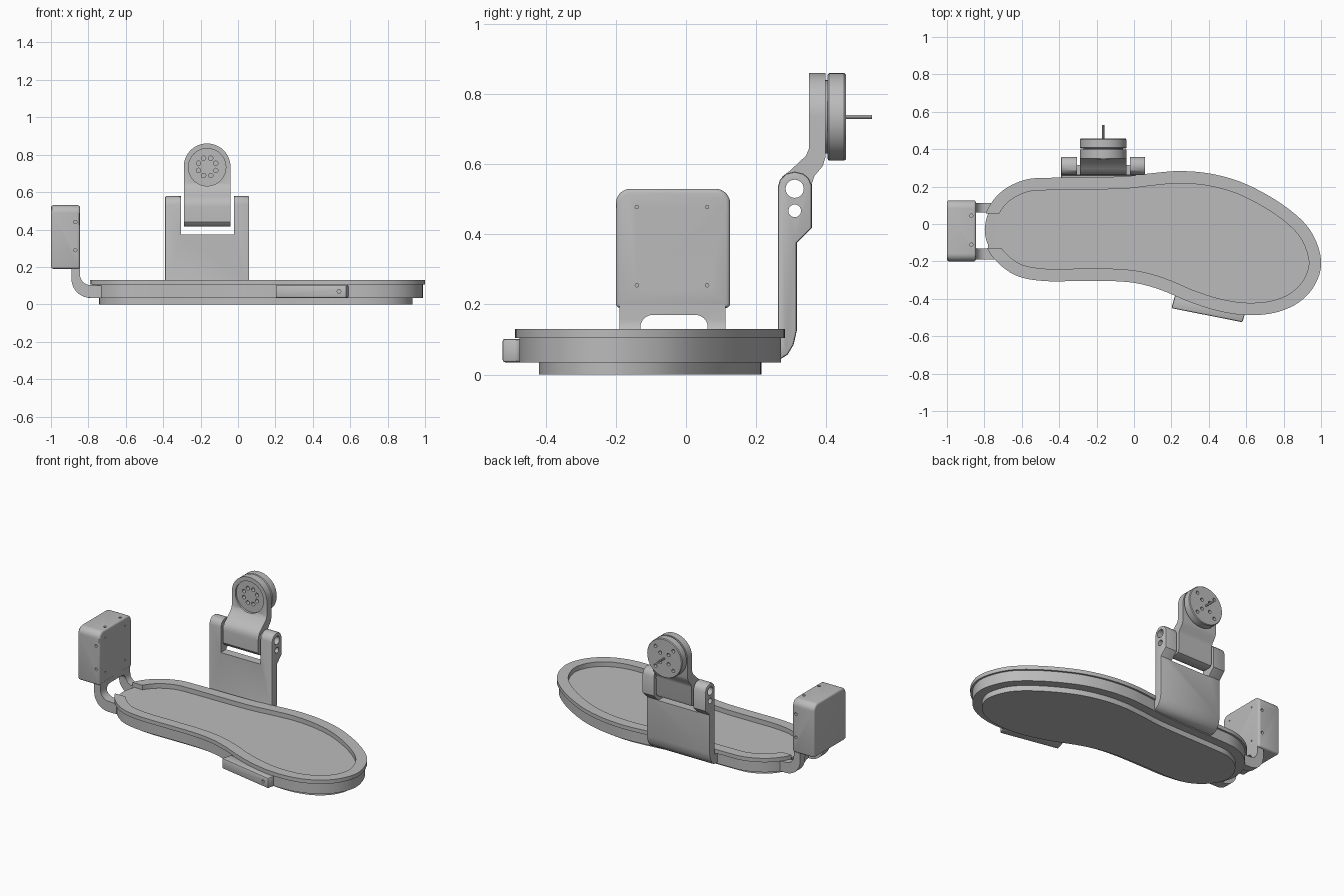
import bpy
import bmesh
from math import cos, sin, pi, radians
from mathutils import Vector

if "Cube" in bpy.data.objects:
    bpy.data.objects.remove(bpy.data.objects["Cube"])

grey = bpy.data.materials.new("plain grey")
grey.use_nodes = True
colour = (0.5, 0.5, 0.5, 1)
grey.diffuse_color = colour
grey.node_tree.nodes["Principled BSDF"].inputs["Base Color"].default_value = colour

AXES = {"x": lambda a, b, t: (t, a, b),
        "y": lambda a, b, t: (a, t, b),
        "z": lambda a, b, t: (a, b, t)}


def finish(name, bm):
    bmesh.ops.recalc_face_normals(bm, faces=bm.faces)
    mesh = bpy.data.meshes.new(name)
    bm.to_mesh(mesh)
    bm.free()
    obj = bpy.data.objects.new(name, mesh)
    bpy.context.collection.objects.link(obj)
    mesh.materials.append(grey)
    return obj


def loft(bm, loops):
    """Skin a stack of closed loops and cap both ends."""
    rings = [[bm.verts.new(p) for p in loop] for loop in loops]
    for low, high in zip(rings, rings[1:]):
        for i in range(len(low)):
            j = (i + 1) % len(low)
            bm.faces.new((low[i], low[j], high[j], high[i]))
    bm.faces.new(rings[0])
    bm.faces.new(rings[-1])


def prism(name, outlines, axis, lo, hi):
    bm = bmesh.new()
    for outline in outlines:
        loft(bm, [[AXES[axis](a, b, t) for a, b in outline] for t in (lo, hi)])
    return finish(name, bm)


def activate(obj):
    bpy.ops.object.select_all(action="DESELECT")
    obj.select_set(True)
    bpy.context.view_layer.objects.active = obj


def bevel(obj, width, segments=2):
    mod = obj.modifiers.new("soft edges", "BEVEL")
    mod.width, mod.segments = width, segments
    mod.limit_method, mod.angle_limit = "ANGLE", radians(50)
    activate(obj)
    bpy.ops.object.modifier_apply(modifier=mod.name)


def cut(obj, cutter, operation="DIFFERENCE"):
    cutter.hide_render = True
    mod = obj.modifiers.new("cut", "BOOLEAN")
    mod.operation, mod.object, mod.solver = operation, cutter, "EXACT"
    activate(obj)
    bpy.ops.object.modifier_apply(modifier=mod.name)
    bpy.data.objects.remove(cutter)


def smooth(obj):
    activate(obj)
    bpy.ops.object.shade_smooth_by_angle(angle=radians(30))


def circle(a, b, r, n=24):
    return [(a + r * cos(2 * pi * i / n), b + r * sin(2 * pi * i / n)) for i in range(n)]


def ring(a, b, r, count, hole, start):
    return [circle(a + r * cos(start + 2 * pi * k / count),
                   b + r * sin(start + 2 * pi * k / count), hole, 16) for k in range(count)]


def rect(a0, b0, a1, b1):
    return [(a0, b0), (a1, b0), (a1, b1), (a0, b1)]


def arch(a0, b0, a1, b1, r, n=8):
    """Rectangle with its two upper corners rounded."""
    pts = [(a0, b0), (a1, b0)]
    for centre, start in ((a1 - r, 0), (a0 + r, pi / 2)):
        pts += [(centre + r * cos(start + pi / 2 * i / n),
                 b1 - r + r * sin(start + pi / 2 * i / n)) for i in range(n + 1)]
    return pts


def closed_spline(points, steps=5):
    pts, result = [Vector(p) for p in points], []
    for i in range(len(pts)):
        a, b, c, d = (pts[(i + k) % len(pts)] for k in (-1, 0, 1, 2))
        for s in range(steps):
            t = s / steps
            result.append(0.5 * (2 * b + (c - a) * t + (2 * a - 5 * b + 4 * c - d) * t * t
                                 + (3 * b - a - 3 * c + d) * t ** 3))
    return result


def inset(loop, width):
    result = []
    for i, p in enumerate(loop):
        d = (loop[(i + 1) % len(loop)] - loop[i - 1]).normalized()
        result.append(p + Vector((-d.y, d.x)) * width)
    return result


# Foot plate: stepped sole, overhanging lip and shallow tray
sole = closed_spline([
    (-.81, -.03), (-.785, -.13), (-.72, -.215), (-.62, -.28), (-.48, -.305), (-.3, -.305),
    (-.12, -.305), (.02, -.318), (.15, -.355), (.3, -.418), (.45, -.465), (.6, -.487),
    (.75, -.475), (.88, -.42), (.97, -.32), (1, -.19), (.94, -.03), (.8, .1), (.6, .213),
    (.42, .267), (.25, .283), (.1, .272), (-.05, .255), (-.25, .25), (-.45, .247),
    (-.58, .237), (-.7, .18), (-.78, .085)])
levels = [(.068, 0), (.068, .035), (.012, .035), (.012, .105),
          (0, .105), (0, .13), (.066, .13), (.066, .1)]
bm = bmesh.new()
loft(bm, [[(p.x, p.y, z) for p in inset(sole, w)] for w, z in levels])
foot_plate = finish("foot_plate", bm)
cut(foot_plate, prism("heel_notch", [rect(-.9, -.127, -.7, .057)], "z", .1, .2))
smooth(foot_plate)

# Side tab near the toes
tab = prism("side_tab", [[(.2, -.45), (.58, -.525), (.592, -.482), (.56, -.44), (.22, -.38)]],
            "z", .035, .102)
bevel(tab, .008)
cut(tab, prism("tab_holes", [circle(x, .068, .01, 16) for x in (.23, .54)], "y", -.6, -.47))
smooth(tab)

# Rear support plate with two hinge ears
support = prism("rear_support", [[
    (.23, .04), (.268, .043), (.29, .057), (.307, .085), (.316, .125), (.316, .376),
    (.359, .418), (.359, .54), (.35, .56), (.335, .573), (.31, .579), (.285, .573),
    (.268, .556), (.262, .535), (.262, .106), (.23, .106)]], "x", -.39, .06)
bevel(support, .007)
cut(support, prism("ear_gap", [rect(-.305, .373, -.022, .7)], "y", .1, .6))
HINGE = [circle(.31, .53, .026), circle(.31, .467, .018)]
cut(support, prism("hinge_holes", HINGE, "x", -.6, .3))
smooth(support)

# Cranked arm with a rounded head
CX, CZ, R = -.165, .735, .125
arm = prism("hinged_arm", [[
    (.275, .422), (.29, .415), (.335, .415), (.352, .422), (.359, .44), (.359, .545),
    (.366, .566), (.39, .595), (.398, .62), (.398, .9), (.351, .9), (.351, .645),
    (.342, .624), (.295, .58), (.275, .565), (.264, .54), (.262, .52), (.262, .44)]],
    "x", CX - .2, CX + .2)
cut(arm, prism("arm_outline", [arch(CX - R, .3, CX + R, CZ + R, R - .0005, 16)], "y", .1, .6),
    "INTERSECT")
cut(arm, prism("head_recess", [circle(CX, CZ - .002, .1, 48)], "y", .3, .362))
cut(arm, prism("head_holes", ring(CX, CZ, .05, 8, .012, pi / 8), "y", .3, .39))
cut(arm, prism("arm_hinge_holes", HINGE, "x", -.6, .3))
smooth(arm)

# Round motor and its shaft behind the arm head
bm = bmesh.new()
loft(bm, [[(a, y, b) for a, b in circle(CX, CZ, r, 48)]
          for r, y in ((.105, .395), (.105, .403), (.119, .403), (R, .408), (R, .451), (.121, .456))])
motor = finish("motor", bm)
cut(motor, prism("motor_holes", ring(CX, CZ, .09, 4, .011, pi / 4)
                 + ring(CX, CZ, .042, 4, .011, pi / 4), "y", .435, .5))
smooth(motor)
smooth(prism("motor_shaft", [circle(CX, CZ, .006, 12)], "y", .45, .53))

# Control box above the heel
box = prism("control_box", [arch(-.2, .19, .126, .53, .042)], "x", -1, -.845)
bevel(box, .012, 3)
for axis, spots, radius, lo, hi in (
        ("y", [(-.87, .44), (-.87, .29)], .009, -.25, -.17),
        ("y", [(-.87, .44), (-.87, .29)], .009, .1, .2),
        ("z", [(-.87, .045), (-.87, -.11)], .009, .5, .6),
        ("x", [(a, b) for a in (-.14, .06) for b in (.255, .478)], .005, -.87, -.8)):
    cut(box, prism("screw_holes", [circle(a, b, radius, 16) for a, b in spots], axis, lo, hi))
smooth(box)

# Curved bracket joining box and heel
bend = [(-.79 + .1 * cos(t), .135 + .1 * sin(t)) for t in [pi + pi / 2 * i / 10 for i in range(11)]]
inner = [(-.79 + .055 * cos(t), .158 + .055 * sin(t)) for t in [1.5 * pi - pi / 2 * i / 10 for i in range(11)]]
bracket = prism("heel_bracket", [[(-.89, .2)] + bend + [(-.73, .035), (-.73, .1)] + inner + [(-.845, .2)]],
                "y", -.19, .112)
cut(bracket, prism("bracket_slot", [arch(-.13, -.1, .062, .17, .035)], "x", -1.1, -.78))
smooth(bracket)
